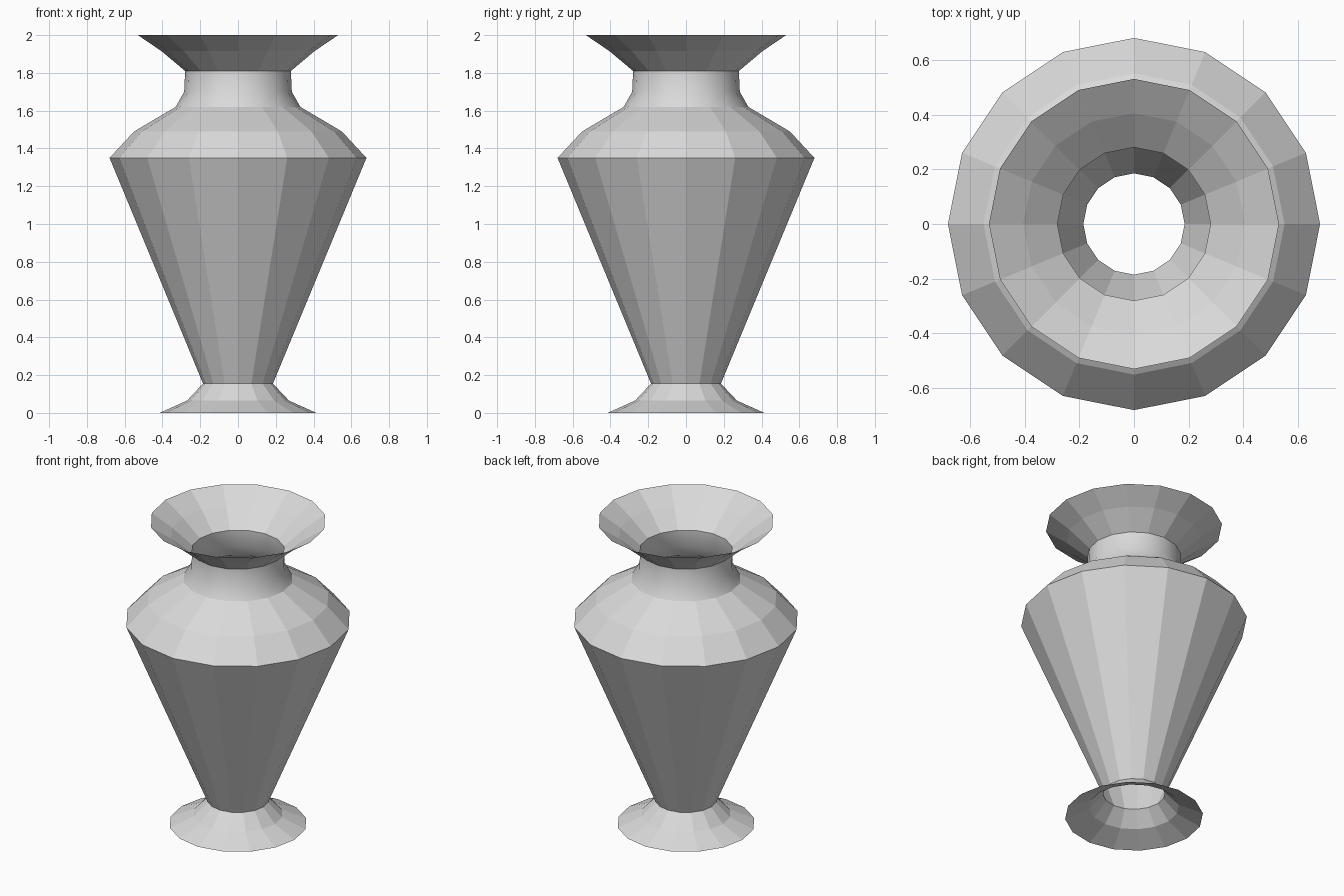
import bpy, bmesh, math

cube = bpy.data.objects.get("Cube")
if cube:
    bpy.data.objects.remove(cube, do_unlink=True)

SIDES = 16

# One plain clay colour
clay = bpy.data.materials.new("grey_clay")
clay.use_nodes = True
clay.diffuse_color = (0.7, 0.7, 0.7, 1)
clay.node_tree.nodes["Principled BSDF"].inputs["Base Color"].default_value = (0.7, 0.7, 0.7, 1)

# Outline as (radius, height), from the foot up to the flared rim
profile = [(0.415, 0), (0.27, 0.065), (0.185, 0.155),
           (0.68, 1.35), (0.55, 1.49), (0.33, 1.62),
           (0.285, 1.70), (0.28, 1.81), (0.405, 1.915), (0.53, 2.0)]

# Thin open wall turned around the vertical axis
bm = bmesh.new()
rings = []
for radius, z in profile:
    ring = []
    for i in range(SIDES):
        a = 2 * math.pi * i / SIDES
        ring.append(bm.verts.new((radius * math.cos(a), radius * math.sin(a), z)))
    rings.append(ring)
for low, high in zip(rings, rings[1:]):
    for i in range(SIDES):
        j = (i + 1) % SIDES
        bm.faces.new((low[i], low[j], high[j], high[i]))

# Soft shading on the neck, crisp facets elsewhere
for face in bm.faces:
    face.smooth = 1.6 < face.calc_center_median().z < 1.8

mesh = bpy.data.meshes.new("vase")
bm.to_mesh(mesh)
bm.free()
mesh.materials.append(clay)
vase = bpy.data.objects.new("vase", mesh)
bpy.context.collection.objects.link(vase)
